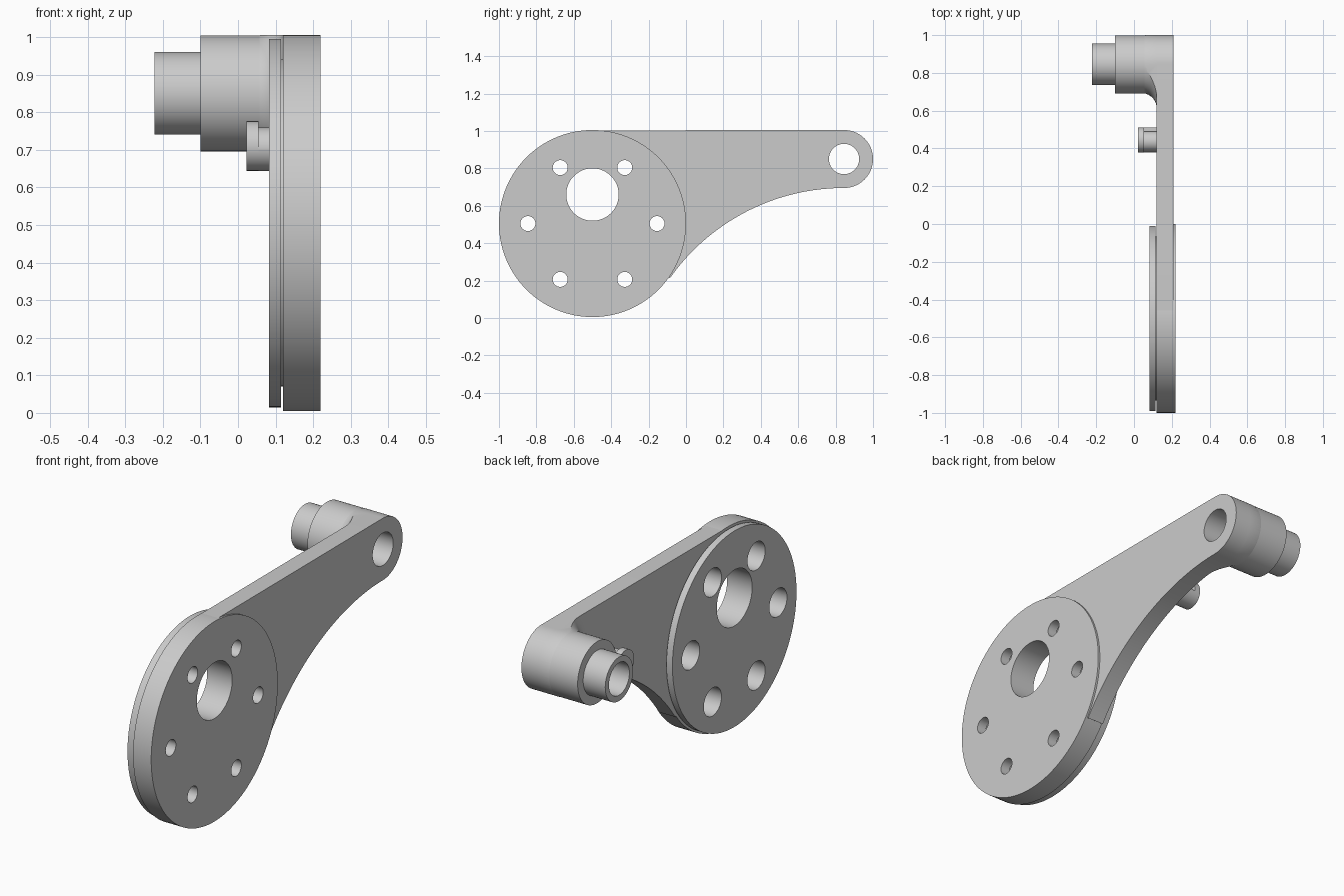
import bpy, bmesh
from math import cos, sin, pi, radians, atan2
from mathutils import Matrix

cube = bpy.data.objects.get("Cube")
if cube:
    bpy.data.objects.remove(cube, do_unlink=True)

grey = bpy.data.materials.new("machined_grey")
grey.use_nodes = True
colour = (0.6, 0.6, 0.6, 1)
grey.diffuse_color = colour
grey.node_tree.nodes["Principled BSDF"].inputs["Base Color"].default_value = colour

DISC = (-0.5, 0.505)     # (y, z) of the disc axis
BOSS = (0.845, 0.85)     # (y, z) of the boss axis
PIN = (0.445, 0.71)


def make(name, bm):
    bmesh.ops.recalc_face_normals(bm, faces=bm.faces)
    mesh = bpy.data.meshes.new(name)
    bm.to_mesh(mesh)
    bm.free()
    mesh.materials.append(grey)
    ob = bpy.data.objects.new(name, mesh)
    bpy.context.collection.objects.link(ob)
    return ob


def cylinders(name, centres, r, x0, x1, sides=96):
    """One or more cylinders along x."""
    bm = bmesh.new()
    for y, z in centres:
        place = Matrix.Translation(((x0 + x1) / 2, y, z)) @ Matrix.Rotation(pi / 2, 4, 'Y')
        bmesh.ops.create_cone(bm, cap_ends=True, segments=sides, radius1=r,
                              radius2=r, depth=x1 - x0, matrix=place)
    return make(name, bm)


def plate(name, outline, x0, x1):
    """A (y, z) outline extruded along x."""
    bm = bmesh.new()
    face = bm.faces.new([bm.verts.new((x0, y, z)) for y, z in outline])
    top = bmesh.ops.extrude_face_region(bm, geom=[face])["geom"]
    moved = [v for v in top if isinstance(v, bmesh.types.BMVert)]
    bmesh.ops.translate(bm, verts=moved, vec=(x1 - x0, 0, 0))
    return make(name, bm)


def lathe(name, centre, profile, sides=96):
    """Closed (x, radius) profile turned about an axis along x."""
    bm = bmesh.new()
    rings = [[bm.verts.new((x, centre[0] + r * cos(2 * pi * i / sides),
                            centre[1] + r * sin(2 * pi * i / sides)))
              for x, r in profile] for i in range(sides)]
    n = len(profile)
    for i in range(sides):
        a, b = rings[i], rings[(i + 1) % sides]
        for j in range(n):
            k = (j + 1) % n
            bm.faces.new((a[j], a[k], b[k], b[j]))
    return make(name, bm)


def boolean(ob, tool, operation='DIFFERENCE'):
    mod = ob.modifiers.new("cut", 'BOOLEAN')
    mod.operation, mod.object, mod.solver = operation, tool, 'EXACT'
    bpy.context.view_layer.objects.active = ob
    bpy.ops.object.modifier_apply(modifier=mod.name)


def arc(centre, r, start, end, steps):
    return [(centre[0] + r * cos(start + (end - start) * i / steps),
             centre[1] + r * sin(start + (end - start) * i / steps))
            for i in range(steps + 1)]


# Disc, spacer groove and back disc
front_disc = cylinders("front_disc", [DISC], 0.5, 0.12, 0.22, 128)
spacer = cylinders("spacer_ring", [DISC], 0.435, 0.115, 0.12, 128)
back_disc = cylinders("back_disc", [DISC], 0.49, 0.082, 0.115, 128)

# Arm: follows the disc rim, flat top, rounded end, concave underside
R = 1.14
under = (BOSS[0], BOSS[1] - 0.155 - R)
tangent = atan2(under[1] - DISC[1], under[0] - DISC[0])
outline = (arc(DISC, 0.498, tangent, pi / 2, 40)
           + arc(BOSS, 0.155, pi / 2, -pi / 2, 40)
           + arc(under, R, pi / 2, pi + tangent, 40)[1:])
arm = plate("arm", outline, 0.12, 0.21)

# Boss with a fillet that stays inside the arm outline
boss = cylinders("boss", [BOSS], 0.154, -0.1, 0.12)
tube = cylinders("boss_tube", [BOSS], 0.11, -0.222, -0.1)
curve = [(0.04 + 0.08 * sin(t), 0.152 + 0.08 * (1 - cos(t)))
         for t in [radians(a) for a in range(0, 91, 9)]]
fillet = lathe("boss_fillet", BOSS, curve + [(0.125, 0.232), (0.125, 0.13), (0.04, 0.13)])
limit = plate("fillet_limit", outline, -0.05, 0.122)
boolean(fillet, limit, 'INTERSECT')

# Stop pin: round head, narrower stem, lower half flush with the head
pin_head = cylinders("pin_head", [PIN], 0.066, 0.022, 0.054, 48)
pin_stem = cylinders("pin_stem", [(0.437, 0.705)], 0.054, 0.054, 0.12, 48)
pin_base = plate("pin_base", arc(PIN, 0.066, pi + 0.15, 2 * pi - 0.15, 24), 0.054, 0.12)

# Bores: large window, six counterbored bolt holes, boss bore
bolts = [(DISC[0] + 0.345 * cos(i * pi / 3), DISC[1] + 0.345 * sin(i * pi / 3))
         for i in range(6)]
window = cylinders("window_cutter", [(DISC[0], 0.66)], 0.14, 0, 0.3)
bolt = cylinders("bolt_cutter", bolts, 0.04, 0, 0.3, 48)
counterbore = cylinders("counterbore_cutter", bolts, 0.07, 0, 0.17, 48)
bore = cylinders("bore_cutter", [BOSS], 0.081, -0.3, 0.3, 64)
for part in (front_disc, spacer, back_disc):
    for tool in (window, bolt, counterbore):
        boolean(part, tool)
for part in (arm, boss, tube):
    boolean(part, bore)
for tool in (window, bolt, counterbore, bore, limit):
    bpy.data.objects.remove(tool, do_unlink=True)

# Smooth round walls, sharp rims
bpy.ops.object.select_all(action='DESELECT')
for ob in (front_disc, spacer, back_disc, arm, boss, tube, fillet,
           pin_head, pin_stem, pin_base):
    ob.select_set(True)
bpy.context.view_layer.objects.active = arm
bpy.ops.object.shade_smooth_by_angle(angle=radians(30))
